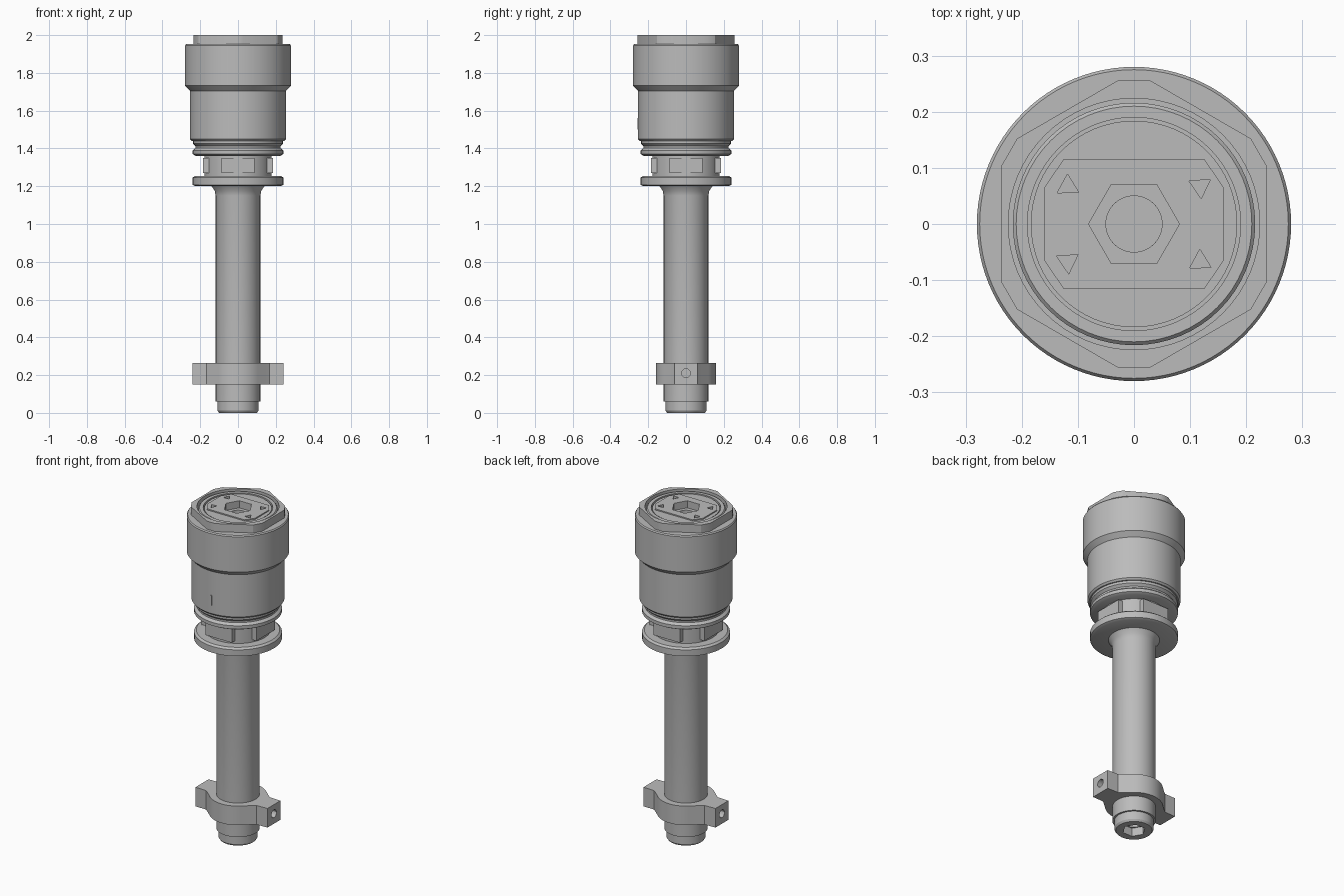
import bpy, bmesh
from math import cos, sin, pi, radians, acos, hypot

if "Cube" in bpy.data.objects:
    bpy.data.objects.remove(bpy.data.objects["Cube"], do_unlink=True)

steel = bpy.data.materials.new("plain grey steel")
steel.use_nodes = True
grey = (0.5, 0.5, 0.5, 1)
steel.diffuse_color = grey
steel.node_tree.nodes["Principled BSDF"].inputs["Base Color"].default_value = grey

BORE = 0.05


def finish(name, bm):
    bmesh.ops.recalc_face_normals(bm, faces=bm.faces)
    mesh = bpy.data.meshes.new(name)
    bm.to_mesh(mesh)
    bm.free()
    mesh.materials.append(steel)
    obj = bpy.data.objects.new(name, mesh)
    bpy.context.collection.objects.link(obj)
    return obj


def activate(obj):
    bpy.ops.object.select_all(action='DESELECT')
    obj.select_set(True)
    bpy.context.view_layer.objects.active = obj


def smooth(obj):
    activate(obj)
    bpy.ops.object.shade_smooth_by_angle(angle=radians(30))


def lathe(name, outer, bore=BORE, sides=64):
    """Turn an (r, z) outline, listed bottom to top, around a central bore."""
    outline = [(bore, outer[0][1])] + outer + [(bore, outer[-1][1])]
    bm = bmesh.new()
    rings = [[bm.verts.new((r * cos(2 * pi * i / sides), r * sin(2 * pi * i / sides), z))
              for i in range(sides)] for r, z in outline]
    for a, b in zip(rings, rings[1:] + rings[:1]):
        for i in range(sides):
            j = (i + 1) % sides
            bm.faces.new((a[i], a[j], b[j], b[i]))
    return finish(name, bm)


def prism(name, outline, z0, z1):
    bm = bmesh.new()
    low = [bm.verts.new((x, y, z0)) for x, y in outline]
    high = [bm.verts.new((x, y, z1)) for x, y in outline]
    bm.faces.new(low)
    bm.faces.new(high)
    for i in range(len(low)):
        j = (i + 1) % len(low)
        bm.faces.new((low[i], low[j], high[j], high[i]))
    return finish(name, bm)


def polygon(r, sides, turn=0.0, cx=0.0, cy=0.0):
    return [(cx + r * cos(turn + 2 * pi * i / sides), cy + r * sin(turn + 2 * pi * i / sides))
            for i in range(sides)]


def cut(obj, cutter):
    cutter.hide_render = True
    mod = obj.modifiers.new("cut", 'BOOLEAN')
    mod.operation = 'DIFFERENCE'
    mod.solver = 'EXACT'
    mod.object = cutter
    activate(obj)
    bpy.ops.object.modifier_apply(modifier=mod.name)
    bpy.data.objects.remove(cutter, do_unlink=True)


# Long hollow shaft, flaring under the flange
shaft = lathe("shaft", [(0.118, 0.06), (0.118, 1.15), (0.123, 1.175), (0.14, 1.2), (0.14, 1.22)])
smooth(shaft)

# Bottom nose with a hexagonal socket
nose = lathe("nose", [(0.1, 0.0), (0.108, 0.012), (0.108, 0.07)], sides=24)
cut(nose, prism("nose_socket", polygon(0.064, 6), -0.1, 0.05))
smooth(nose)

# Clamp: round hub blending into two square ears with cross holes
quarter = [(0.24, 0.0), (0.24, 0.062), (0.168, 0.064), (0.142, 0.085)]
quarter += [(0.158 * cos(a), 0.158 * sin(a)) for a in (radians(48 + 6 * k) for k in range(8))]
half = quarter[1:] + [(-x, y) for x, y in reversed(quarter[1:-1])]
clamp = prism("clamp", half + [(-x, -y) for x, y in half], 0.15, 0.265)
cut(clamp, prism("clamp_bore", polygon(0.117, 48), 0.0, 0.5))
for side in (-1, 1):
    pin = prism("ear_hole", polygon(0.024, 12), -0.05, 0.05)
    pin.rotation_euler = (0, pi / 2, 0)
    pin.location = (side * 0.24, 0, 0.21)
    cut(clamp, pin)
smooth(clamp)

# Flange and the neck above it
smooth(lathe("flange", [(0.225, 1.2), (0.24, 1.207), (0.24, 1.245), (0.228, 1.255)], sides=48))
smooth(lathe("neck", [(0.178, 1.25), (0.178, 1.37)]))

# Flat wrench pads on the neck
for name, hx, hy in (("front_back_pads", 0.088, 0.184), ("side_pads", 0.184, 0.088)):
    prism(name, [(-hx, -hy), (hx, -hy), (hx, hy), (-hx, hy)], 1.27, 1.35)

# Grooved lower ring, main barrel and wide collar
smooth(lathe("lower_ring", [(0.222, 1.36), (0.24, 1.37), (0.24, 1.39), (0.225, 1.402),
                            (0.225, 1.412), (0.238, 1.425), (0.238, 1.455)], sides=48))
smooth(lathe("barrel", [(0.245, 1.44), (0.254, 1.45), (0.254, 1.72)], sides=96))
smooth(lathe("collar", [(0.254, 1.705), (0.28, 1.732), (0.28, 1.945), (0.275, 1.952)], sides=96))

# Hexagonal cap with trimmed corners and a round opening
flat, trim = 0.236, 0.258
spread = acos(flat / trim)
hex_outline = [(trim * cos(k * pi / 3 + s), trim * sin(k * pi / 3 + s))
               for k in range(6) for s in (-spread, spread)]
cap = prism("hex_cap", hex_outline, 1.94, 2.0)
cut(cap, prism("cap_opening", polygon(0.224, 64), 1.9, 2.1))
smooth(cap)

# Retaining ring and inner disc, separated by narrow grooves
smooth(lathe("retaining_ring", [(0.216, 1.94), (0.216, 1.986), (0.21, 1.992)], bore=0.19))
disc = lathe("inner_disc", [(0.184, 1.93), (0.184, 1.988)])

# Keyed plate on the disc
corner = [(0.16, 0.065), (0.125, 0.116)]
side = corner + [(-x, y) for x, y in reversed(corner)]
plate = prism("key_plate", side + [(-x, -y) for x, y in side], 1.975, 1.995)

# Hexagonal drive socket and four small triangular pockets
for part in (disc, plate):
    cut(part, prism("drive_socket", polygon(0.081, 6), 1.9, 2.1))
    for sx in (-1, 1):
        for sy in (-1, 1):
            turn = 0.6 if sx * sy > 0 else 1.6
            cut(part, prism("pocket", polygon(0.022, 3, turn, sx * 0.118, sy * 0.067), 1.95, 2.1))
    smooth(part)

# Small marker slit on the front of the barrel
prism("marker", [(-0.004, -0.257), (0.004, -0.257), (0.004, -0.25), (-0.004, -0.25)], 1.5, 1.56)
